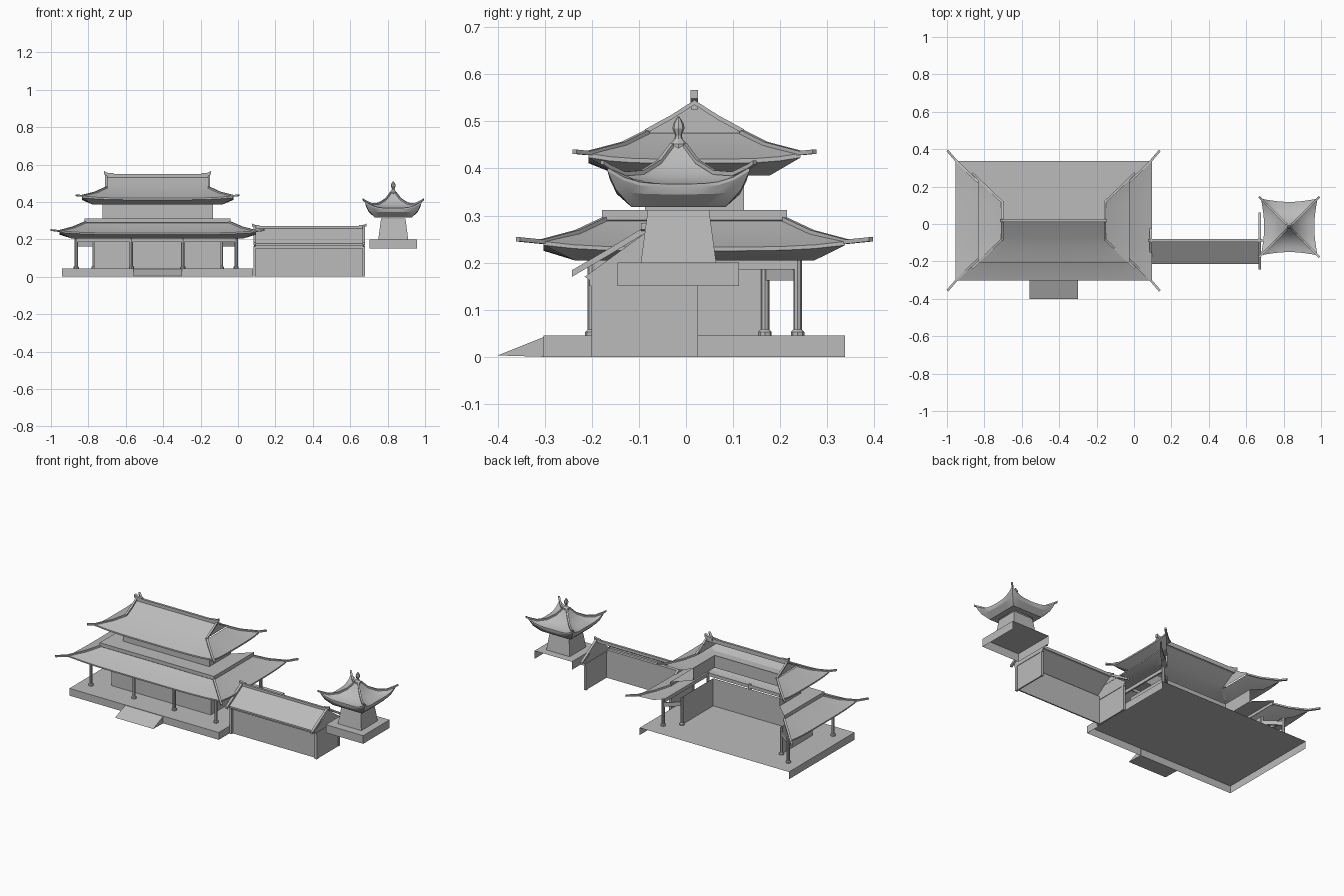
import bpy
from math import radians

cube = bpy.data.objects.get("Cube")
if cube:
    bpy.data.objects.remove(cube)

stone = bpy.data.materials.new("plain_grey")
stone.use_nodes = True
stone.diffuse_color = (0.5, 0.5, 0.5, 1)
stone.node_tree.nodes["Principled BSDF"].inputs["Base Color"].default_value = (0.5, 0.5, 0.5, 1)


def make(name, verts, faces, smooth=False):
    mesh = bpy.data.meshes.new(name)
    mesh.from_pydata(verts, [], faces)
    mesh.materials.append(stone)
    obj = bpy.data.objects.new(name, mesh)
    bpy.context.collection.objects.link(obj)
    if smooth:
        bpy.ops.object.select_all(action="DESELECT")
        obj.select_set(True)
        bpy.context.view_layer.objects.active = obj
        bpy.ops.object.shade_smooth_by_angle(angle=radians(20))
    return obj


def box(name, lo, hi, skip=()):
    """Axis-aligned box that may leave out some sides."""
    verts = [(x, y, z) for z in (lo[2], hi[2]) for y in (lo[1], hi[1]) for x in (lo[0], hi[0])]
    sides = {"bottom": (0, 2, 3, 1), "top": (4, 5, 7, 6), "front": (0, 1, 5, 4),
             "back": (2, 6, 7, 3), "low_x": (0, 4, 6, 2), "high_x": (1, 3, 7, 5)}
    return make(name, verts, [f for k, f in sides.items() if k not in skip])


def prism(name, outline, x0, x1):
    """Outline in y and z, extruded along x."""
    n = len(outline)
    verts = [(x, y, z) for x in (x0, x1) for y, z in outline]
    faces = [(i, (i + 1) % n, n + (i + 1) % n, n + i) for i in range(n)]
    return make(name, verts, faces + [tuple(range(n))[::-1], tuple(range(n, 2 * n))])


def bar(name, path, width, height):
    """Upright rectangular rib along a path."""
    dx, dy = path[-1][0] - path[0][0], path[-1][1] - path[0][1]
    size = (dx * dx + dy * dy) ** 0.5
    nx, ny = -dy / size * width / 2, dx / size * width / 2
    verts, faces = [], []
    for x, y, z in path:
        verts += [(x + s * nx, y + s * ny, z + h) for s, h in ((-1, 0), (1, 0), (1, height), (-1, height))]
    for r in range(len(path) - 1):
        faces += [(4 * r + i, 4 * r + (i + 1) % 4, 4 * r + 4 + (i + 1) % 4, 4 * r + 4 + i) for i in range(4)]
    e = 4 * len(path) - 4
    return make(name, verts, faces + [(3, 2, 1, 0), (e, e + 1, e + 2, e + 3)])


def skirt(name, centre, rows, sides, n=10, smooth=True):
    """Sheets around a rectangle; each row is half x, half y, z, corner lift, corner flare."""
    verts, faces = [], []
    for side in sides:
        start = len(verts)
        for hx, hy, z, lift, flare in rows:
            for i in range(n + 1):
                s = 2 * i / n - 1
                out, up = flare * s * s, z + lift * s ** 4
                a, b = s * (hx + out), s * (hy + out)
                x, y = {"front": (a, -hy - out), "back": (-a, hy + out),
                        "high_x": (hx + out, b), "low_x": (-hx - out, -b)}[side]
                verts.append((centre[0] + x, centre[1] + y, up))
        for r in range(len(rows) - 1):
            for i in range(n):
                k = start + r * (n + 1) + i
                faces.append((k, k + 1, k + n + 2, k + n + 1))
    return make(name, verts, faces, smooth)


def turned(name, x, y, profile, sides=8):
    """Round part from radius and height pairs."""
    from math import cos, sin, tau
    verts = [(x + r * cos(tau * i / sides), y + r * sin(tau * i / sides), z)
             for r, z in profile for i in range(sides)]
    faces = [(r * sides + i, r * sides + (i + 1) % sides, (r + 1) * sides + (i + 1) % sides, (r + 1) * sides + i)
             for r in range(len(profile) - 1) for i in range(sides)]
    top = (len(profile) - 1) * sides
    return make(name, verts, faces + [tuple(range(top, top + sides))], True)


# Main hall: open at the back and below
CX, CY = -0.43, 0.018
HALL = (CX, CY)
OPEN = ("front", "low_x", "high_x")
box("hall_platform", (CX - 0.51, CY - 0.32, 0), (CX + 0.51, CY + 0.32, 0.045), ("bottom", "back"))
prism("entrance_ramp", [(-0.4, 0.003), (-0.3, 0), (-0.3, 0.043)], -0.56, -0.3)
skirt("hall_walls", HALL, [(0.34, 0.155, 0.045, 0, 0), (0.34, 0.155, 0.215, 0, 0)], OPEN, 1, False)
skirt("lower_roof", HALL, [
    (0.425, 0.215, 0.205, 0, 0), (0.46, 0.255, 0.205, 0, 0), (0.525, 0.32, 0.225, 0.012, 0),
    (0.525, 0.32, 0.233, 0.012, 0), (0.45, 0.25, 0.258, 0.004, 0), (0.385, 0.19, 0.29, 0, 0)], OPEN)
skirt("upper_storey", HALL, [
    (0.385, 0.19, 0.285, 0, 0), (0.39, 0.196, 0.29, 0, 0), (0.39, 0.196, 0.312, 0, 0),
    (0.295, 0.105, 0.312, 0, 0), (0.295, 0.105, 0.388, 0, 0)], OPEN, 1, False)
skirt("upper_roof", HALL, [
    (0.295, 0.105, 0.385, 0, 0), (0.345, 0.16, 0.385, 0, 0), (0.405, 0.225, 0.411, 0.012, 0),
    (0.405, 0.225, 0.42, 0.012, 0), (0.33, 0.152, 0.447, 0.003, 0), (0.275, 0.1, 0.475, 0, 0)], OPEN)
skirt("upper_front_slope", HALL, [
    (0.275, 0.1, 0.475, 0, 0), (0.275, 0.05, 0.503, 0, 0), (0.275, 0, 0.535, 0, 0)], ["front"])

# Ridges, gables and roof ornaments
box("main_ridge", (CX - 0.275, CY - 0.007, 0.525), (CX + 0.275, CY + 0.007, 0.55))
for sx in (-1, 1):
    gx = CX + sx * 0.268
    make("roof_gable", [(gx, CY - 0.1, 0.475), (gx, CY + 0.1, 0.475), (gx, CY, 0.535)], [(0, 1, 2)])
    ornament = [(gx - sx * 0.035, CY, 0.535), (gx, CY, 0.538), (gx + sx * 0.018, CY, 0.548)]
    bar("ridge_ornament", ornament, 0.016, 0.018)
    for sy in (-1, 1):
        def corner(hx, hy, z):
            return (CX + sx * hx, CY + sy * hy, z)
        bar("gable_rib", [corner(0.275, 0, 0.535), corner(0.275, 0.05, 0.503), corner(0.275, 0.105, 0.473)], 0.012, 0.01)
        bar("upper_hip_rib", [corner(0.275, 0.1, 0.473), corner(0.33, 0.152, 0.447),
                              corner(0.405, 0.225, 0.428), corner(0.435, 0.255, 0.431)], 0.012, 0.009)
        bar("lower_hip_rib", [corner(0.385, 0.19, 0.288), corner(0.45, 0.25, 0.26),
                              corner(0.525, 0.325, 0.24), corner(0.568, 0.375, 0.245)], 0.012, 0.009)

# Pillars and beams of the veranda
COLUMN = [(0.014, 0.045), (0.014, 0.053), (0.009, 0.058), (0.009, 0.21)]
for px, py in [(-0.865, -0.2), (-0.57, -0.2), (-0.295, -0.2), (-0.01, -0.2),
               (-0.865, 0.237), (-0.01, 0.237), (-0.77, 0.168), (-0.09, 0.168)]:
    turned("veranda_pillar", px, py, COLUMN)
box("front_beam", (-0.87, -0.205, 0.187), (-0.005, -0.195, 0.207))
for bx in (-0.865, -0.01):
    box("side_beam", (bx - 0.005, -0.2, 0.185), (bx + 0.005, 0.237, 0.207))
for bx0, bx1 in ((-0.865, -0.77), (-0.09, -0.01)):
    bar("tie_beam", [(bx0, 0.237 if bx0 < -0.8 else 0.168, 0.162), (bx1, 0.168 if bx0 < -0.8 else 0.237, 0.162)], 0.008, 0.025)

# Boundary wall with a roof on its front side
box("fence_wall", (0.09, -0.187, 0), (0.67, -0.179, 0.155))
box("fence_cornice", (0.09, -0.197, 0.152), (0.67, -0.179, 0.172))
make("fence_roof", [(0.085, -0.215, 0.168), (0.675, -0.215, 0.168), (0.675, -0.215, 0.178), (0.085, -0.215, 0.178),
                    (0.675, -0.088, 0.262), (0.085, -0.088, 0.262), (0.675, -0.18, 0.168), (0.085, -0.18, 0.168)],
     [(0, 1, 2, 3), (3, 2, 4, 5), (7, 6, 1, 0)])
box("fence_ridge", (0.09, -0.095, 0.255), (0.67, -0.081, 0.272))
for ex, sx in ((0.09, -1), (0.672, 1)):
    prism("fence_gable", [(-0.187, 0), (0.01, 0), (0.01, 0.15), (0.04, 0.17), (-0.088, 0.262), (-0.215, 0.17), (-0.187, 0.15)],
          ex - 0.004, ex + 0.004)
    for py in (-0.193, 0.017):
        box("fence_post", (ex - 0.007, py - 0.008, 0), (ex + 0.007, py + 0.008, 0.165))
    box("gable_moulding", (ex - 0.007, -0.205, 0.15), (ex + 0.007, 0.03, 0.165))
    for end in (-0.242, 0.062):
        mid = (end - 0.088) / 2
        bar("fence_verge", [(ex, -0.088, 0.262), (ex, mid, 0.215), (ex, end, 0.17)], 0.014, 0.014)
    bar("fence_ornament", [(ex - sx * 0.025, -0.088, 0.262), (ex, -0.088, 0.264), (ex + sx * 0.015, -0.088, 0.27)], 0.014, 0.014)

# Corner tower on its raised base
TX, TY = 0.83, -0.016
TOWER = (TX, TY)
ROUND = OPEN + ("back",)
box("tower_base", (0.702, -0.145, 0.15), (0.957, 0.112, 0.2), ("bottom", "back"))
skirt("tower_body", TOWER, [(0.08, 0.08, 0.2, 0, 0), (0.065, 0.065, 0.312, 0, 0)], ROUND, 1, False)
skirt("tower_roof", TOWER, [
    (0.065, 0.065, 0.318, 0, 0), (0.1, 0.1, 0.318, 0, 0), (0.13, 0.13, 0.345, 0.01, 0.003),
    (0.134, 0.134, 0.36, 0.035, 0.017), (0.134, 0.134, 0.367, 0.035, 0.017), (0.105, 0.105, 0.37, 0.014, 0.012),
    (0.072, 0.072, 0.383, 0.005, 0.005), (0.04, 0.04, 0.41, 0, 0), (0.013, 0.013, 0.45, 0, 0)], ROUND)
turned("tower_finial", TX, TY, [(0.018, 0.44), (0.018, 0.452), (0.009, 0.462), (0.007, 0.47), (0.013, 0.485),
                                (0.011, 0.495), (0.002, 0.51)])
for sx in (-1, 1):
    for sy in (-1, 1):
        bar("tower_hip_rib", [(TX + sx * h, TY + sy * h, z) for h, z in
                              ((0.014, 0.445), (0.04, 0.41), (0.077, 0.387), (0.117, 0.384), (0.15, 0.4), (0.162, 0.408))],
            0.01, 0.009)
